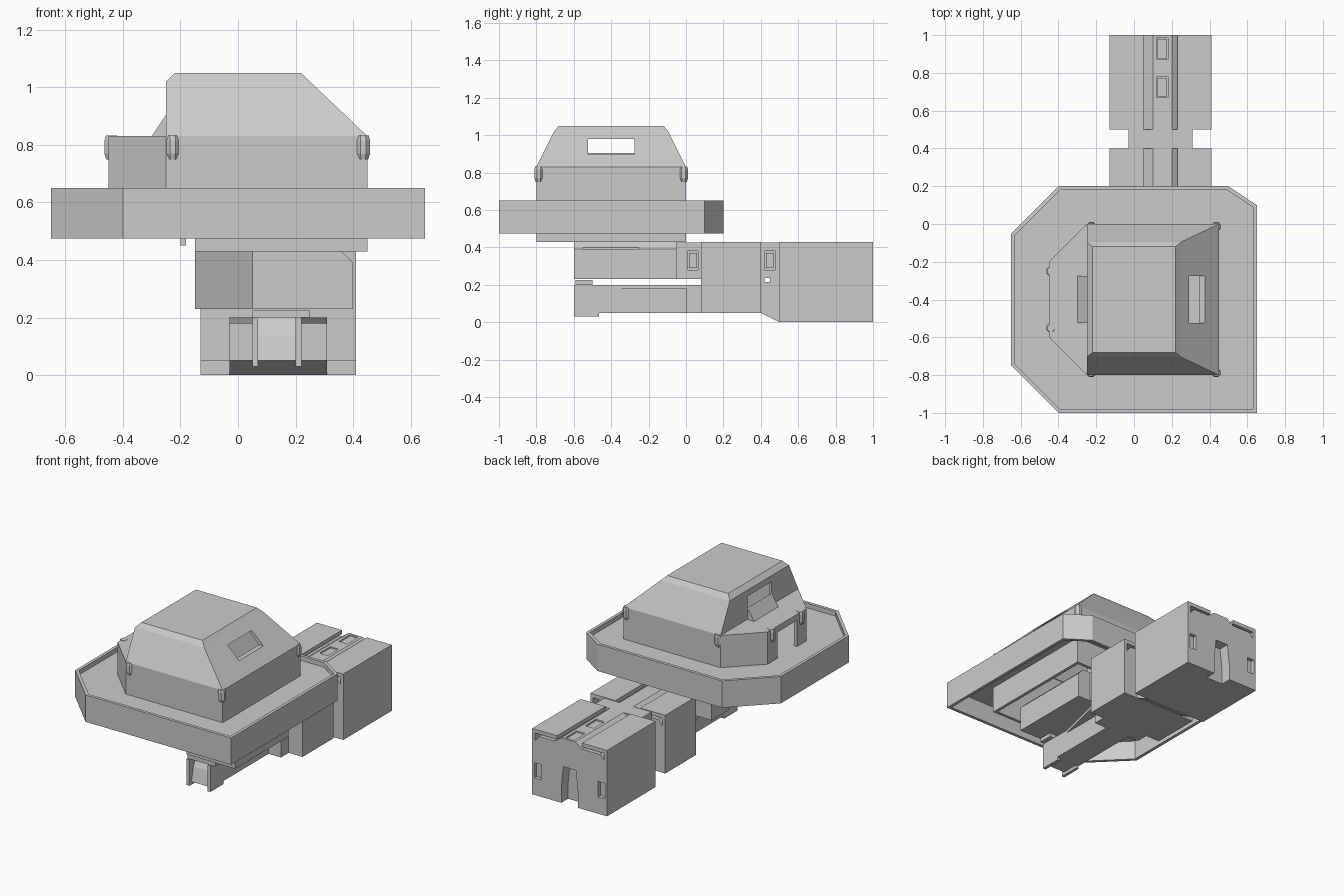
import bpy, bmesh, math
from mathutils import Vector

if "Cube" in bpy.data.objects:
    bpy.data.objects.remove(bpy.data.objects["Cube"])

C = 0.14   # centre line of the arm


def mesh_object(name, bm):
    bmesh.ops.recalc_face_normals(bm, faces=bm.faces)
    me = bpy.data.meshes.new(name)
    bm.to_mesh(me)
    bm.free()
    ob = bpy.data.objects.new(name, me)
    bpy.context.collection.objects.link(ob)
    return ob


def loft(name, rings):
    bm = bmesh.new()
    vs = [[bm.verts.new(p) for p in r] for r in rings]
    n = len(vs[0])
    for a, b in zip(vs, vs[1:]):
        for i in range(n):
            j = (i + 1) % n
            bm.faces.new((a[i], a[j], b[j], b[i]))
    bm.faces.new(vs[0])
    bm.faces.new(vs[-1])
    return mesh_object(name, bm)


def prism(name, pts, axis, lo, hi):
    place = {'x': lambda p, t: (t, p[0], p[1]),
             'y': lambda p, t: (p[0], t, p[1]),
             'z': lambda p, t: (p[0], p[1], t)}[axis]
    return loft(name, [[place(p, t) for p in pts] for t in (lo, hi)])


def box(name, x0, x1, y0, y1, z0, z1):
    return prism(name, [(x0, y0), (x1, y0), (x1, y1), (x0, y1)], 'z', z0, z1)


def cut(ob, *cutters):
    for c in cutters:
        m = ob.modifiers.new("cut", 'BOOLEAN')
        m.operation, m.solver, m.object = 'DIFFERENCE', 'EXACT', c
    dg = bpy.context.evaluated_depsgraph_get()
    me = bpy.data.meshes.new_from_object(ob.evaluated_get(dg))
    ob.modifiers.clear()
    ob.data = me
    for c in cutters:
        bpy.data.objects.remove(c)
    return ob


def inset(pts, d):
    # offset a counter-clockwise convex outline inwards
    out = []
    for i, p in enumerate(pts):
        a, b, c = Vector(pts[i - 1]), Vector(p), Vector(pts[(i + 1) % len(pts)])
        e, f = (b - a).normalized(), (c - b).normalized()
        n, m = Vector((-e.y, e.x)), Vector((-f.y, f.x))
        out.append(tuple(b + (n + m) * d / (1 + n.dot(m))))
    return out


def m(x, s):
    return C + s * (x - C)


# Platform: open-bottomed tray with a raised rim
plat = [(-.4, -1), (.65, -1), (.65, .1), (.5, .2), (-.4, .2), (-.65, -.05), (-.65, -.75)]
platform = prism("platform", plat, 'z', .475, .65)
cut(platform,
    prism("c1", inset(plat, .02), 'z', .62, .8),
    prism("c2", inset(plat, .02), 'z', .3, .60),
    box("c3", -.23, .43, -.78, -.02, .3, .8))

# Cabin lower walls with a bay and doorway on the left
base = [(-.25, -.8), (.45, -.8), (.45, 0), (-.25, 0), (-.45, -.2), (-.45, -.6)]
walls = prism("cabin_walls", base, 'z', .61, .83)
cut(walls,
    prism("c1", inset(base, .02), 'z', .5, .81),
    box("c2", -.23, .43, -.78, -.02, .7, .9),
    box("c3", -.6, -.4, -.5, -.3, .62, .79))


def roof_rings(d):
    spec = [(.83 - d * .5, -.25, .45, -.8, 0), (1.02 - d * .6, -.25, .25, -.705, -.095),
            (1.05 - d, -.22, .22, -.68, -.12)]
    return [[(a + d, c + d, z), (b - d, c + d, z), (b - d, e - d, z), (a + d, e - d, z)]
            for z, a, b, c, e in spec]


# Sloped hollow roof with a window on each side
roof = loft("cabin_roof", roof_rings(0))
cut(roof, loft("c1", roof_rings(.02)),
    box("c2", .25, .6, -.525, -.275, .90, .98),
    box("c3", -.35, -.2, -.525, -.275, .85, .98))
prism("window_flap", [(-.25, .83), (-.3, .83), (-.25, .905)], 'y', -.525, -.275)

# Corner clips
for i, (x, y) in enumerate([(-.227, -.787), (.435, -.787), (.435, -.013), (-.227, -.013),
                            (-.44, -.25), (-.44, -.55)]):
    ring = [(math.cos(a), math.sin(a)) for a in [math.pi * (k + .5) / 4 for k in range(8)]]
    loft(f"corner_clip_{i}", [[(x + r * u, y + r * v, z) for u, v in ring]
                              for r, z in ((.019, .75), (.026, .77), (.026, .815), (.021, .832))])

# Skirt walls hanging under the cabin
for i, b in enumerate([(.43, .45, -.8, 0, .43), (-.15, .43, -.8, -.78, .43), (-.15, .43, -.02, 0, .43),
                       (-.15, -.13, -.78, -.02, .43), (-.2, -.18, -.8, 0, .45)]):
    box(f"skirt_{i}", *b, .605)


def half_outline(side, z0):
    return [(side, z0), (side, .30), (side + .015, .35), (side + .05, .39), (.05, .39), (.10, .425)]


# Arm bodies, with rounded shoulders and a raised spine
for name, y0, y1, z0 in (("rear_body", .5, 1, 0), ("middle_body", .08, .4, .05)):
    left = half_outline(-.13, z0)
    body = prism(name, left + [(2 * C + .02 - .0 - x if x > .04 else 2 * C - x, z)
                               for x, z in reversed(left)], 'y', y0, y1)
    if z0 == 0:
        cut(body,
            prism("c1", [(.08, -.1), (.20, -.1), (.20, .10), (.185, .24), (.095, .24), (.08, .10)],
                  'y', .93, 1.1),
            *[box("c", m(-.09, s) - .025, m(-.09, s) + .025, .975, 1.1, .11, .21) for s in (1, -1)],
            *[box("c", .12, .18, a, b, .395, .5) for a, b in ((.67, .78), (.87, .985))])
        for a, b in ((.67, .78), (.87, .985)):
            box("spine_insert", .125, .175, a + .006, b - .006, .39, .42)
    # Overhanging corner panels
    for s in (1, -1):
        prism(name + "_panel", [(m(x, s), z) for x, z in
                                [(-.13, .30), (-.13, .43), (.05, .43), (.05, .405),
                                 (-.11, .405), (-.11, .30)]], 'y', y0, y1)

# Necks between the bodies, with side windows
rear_neck = prism("rear_neck", [(.4, .05), (.5, 0), (.5, .425), (.4, .425)], 'x', -.03, .31)
front_neck = box("front_neck", -.03, .31, -.05, .08, .23, .425)
cut(rear_neck, box("c0", -.2, .5, .42, .45, .215, .235),
    *[box("c", m(-.03, s) - .03, m(-.03, s) + .03, .42, .475, .28, .38) for s in (1, -1)])
cut(front_neck,
    *[box("c", m(-.03, s) - .03, m(-.03, s) + .03, .01, .065, .28, .38) for s in (1, -1)])
for s in (1, -1):
    box("neck_window_insert", m(-.02, s) - .005, m(-.02, s) + .005, .427, .468, .29, .37)
    box("neck_window_insert", m(-.02, s) - .005, m(-.02, s) + .005, .017, .058, .29, .37)

# Upper front block: centre rail, right half and angled left half
box("upper_rail", .05, .25, -.6, -.05, .23, .43)
right = prism("upper_block_right", [(.25, .23), (.40, .23), (.40, .39), (.36, .43), (.25, .43)],
              'y', -.6, -.05)
cut(right, box("c", .39, .5, -.55, -.25, .39, .5))
prism("upper_block_left", [(.05, -.6), (.05, -.05), (-.15, -.05), (-.15, -.22)], 'z', .23, .43)

# Lower beam: narrow U channel with end prongs and a flared deck
for s, x in ((1, .05), (-1, .20)):
    box("beam_wall", x, x + .02, -.465, .08, .05, .20)
    box("beam_prong", x, x + .02, -.6, -.465, .03, .20)
box("beam_floor", .07, .20, -.55, .08, .05, .09)
prism("beam_hook", [(-.58, .05), (-.5, .05), (-.5, .2), (-.53, .2), (-.56, .14)], 'x', .07, .20)
box("beam_cap", .05, .25, -.59, -.5, .20, .225)
prism("flared_deck", [(.05, -.38), (.22, -.38), (.31, 0), (.31, .08), (-.03, .08), (-.03, 0)],
      'z', .18, .20)
box("beam_root", -.03, .31, 0, .08, .05, .20)
